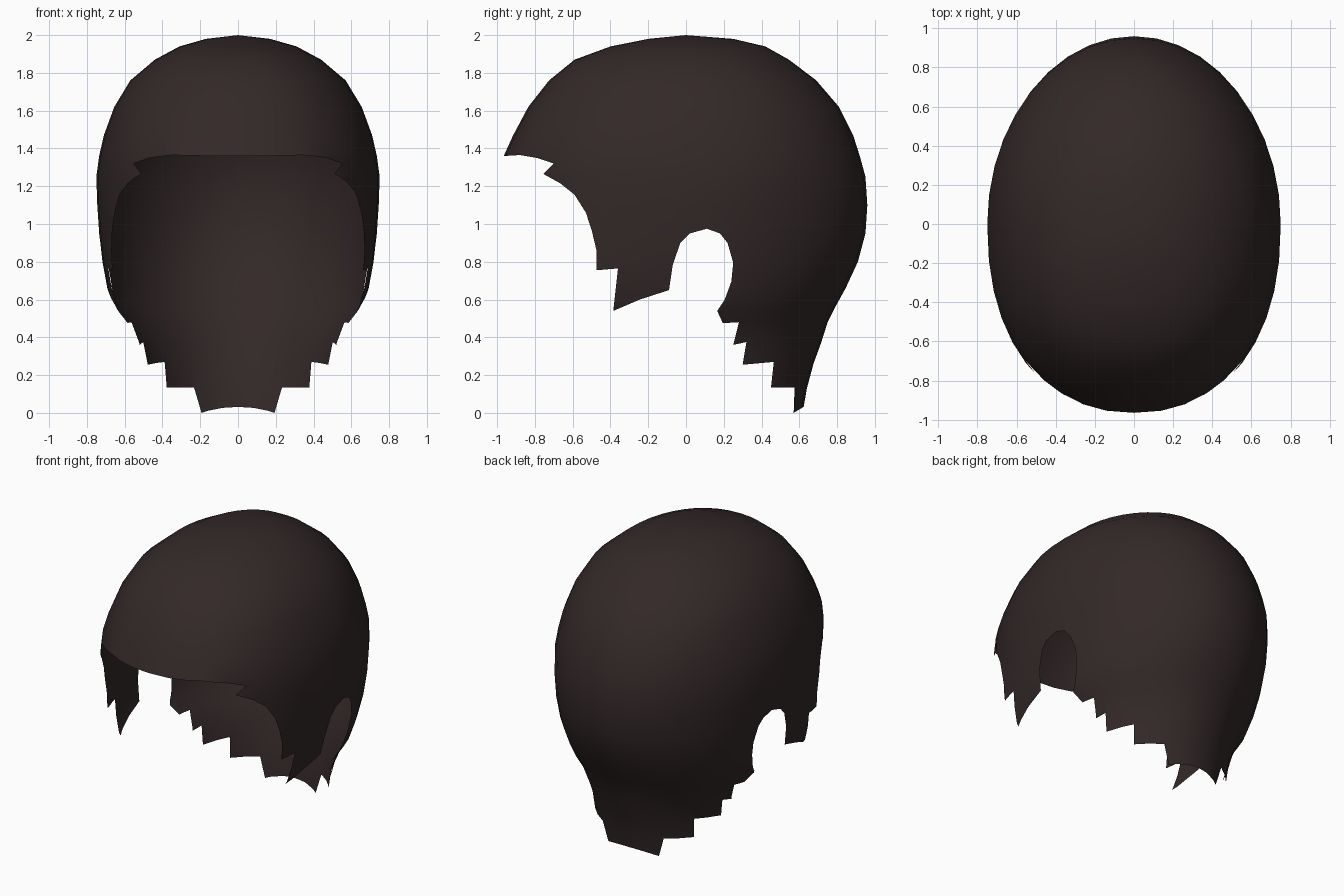
import bpy, bmesh, math

default_cube = bpy.data.objects.get("Cube")
if default_cube:
    bpy.data.objects.remove(default_cube, do_unlink=True)

SEGMENTS = 40
# Cross-sections of the head: height, half width, reach to front, reach to back
RINGS = [
    (-.1, .50, 1.2, .60), (.13, .53, 1.2, .64), (.26, .535, 1.2, .675),
    (.37, .56, 1.2, .715), (.48, .61, 1.2, .75), (.56, .665, 1.2, .79),
    (.66, .695, 1.15, .845), (.8, .72, 1.1, .91), (.95, .735, 1.02, .95),
    (1.1, .745, .98, .96), (1.25, .75, .97, .95), (1.36, .735, .965, .92),
    (1.47, .71, .915, .885), (1.62, .655, .835, .81), (1.76, .57, .725, .69),
    (1.87, .44, .59, .545), (1.94, .31, .40, .42), (1.98, .17, .2, .25),
]
# Side outline (y, z) of the hairline, one list per stretch of the cut
FRINGE = [(-1.6, 1.36), (-.96, 1.36), (-.88, 1.365), (-.79, 1.35), (-.70, 1.32)]
TEMPLE = [(-.755, 1.265), (-.665, 1.215), (-.59, 1.155), (-.53, 1.06),
          (-.50, .97), (-.475, .865), (-.475, .755)]
SIDEBURN = [(-.36, .765), (-.385, .54), (-.245, .60), (-.09, .65)]
EAR_ARCH = [(-.07, .785), (-.03, .90), (.02, .95), (.11, .975), (.18, .95),
            (.22, .9), (.25, .795), (.24, .695), (.205, .6), (.165, .54)]
NAPE_STEPS = [(.195, .475), (.28, .48), (.25, .36), (.32, .375), (.30, .255),
              (.465, .27), (.45, .135), (.575, .135), (.57, 0), (.62, .03)]
BELOW = [(.9, .03), (.9, -.3), (-1.6, -.3)]


def make_material(name, color):
    material = bpy.data.materials.new(name)
    material.use_nodes = True
    material.diffuse_color = color
    shader = next(n for n in material.node_tree.nodes if n.type == "BSDF_PRINCIPLED")
    shader.inputs["Base Color"].default_value = color
    return material


def make_object(name, bm):
    bmesh.ops.recalc_face_normals(bm, faces=bm.faces)
    mesh = bpy.data.meshes.new(name)
    bm.to_mesh(mesh)
    bm.free()
    obj = bpy.data.objects.new(name, mesh)
    bpy.context.collection.objects.link(obj)
    return obj


def signed_power(value, exponent):
    return math.copysign(abs(value) ** exponent, value)


def ring_point(angle, z, width, front, back):
    """Rounded oval, a little squarer towards the front."""
    s, c = math.sin(angle), math.cos(angle)
    exponent = 2 / 2.25 if s < 0 else 1
    depth = front if s < 0 else back
    return (width * signed_power(c, exponent), depth * signed_power(s, exponent), z)


def make_head_form():
    bm = bmesh.new()
    rings = []
    for ring in RINGS:
        rings.append([bm.verts.new(ring_point(math.tau * i / SEGMENTS, *ring))
                      for i in range(SEGMENTS)])
    crown = bm.verts.new((0, 0, 2))
    bm.faces.new(rings[0])
    for i in range(SEGMENTS):
        j = (i + 1) % SEGMENTS
        for low, high in zip(rings, rings[1:]):
            bm.faces.new((low[i], low[j], high[j], high[i]))
        bm.faces.new((rings[-1][i], rings[-1][j], crown))
    return make_object("hair", bm)


def make_hairline_cutter():
    bm = bmesh.new()
    outline = FRINGE + TEMPLE + SIDEBURN + EAR_ARCH + NAPE_STEPS + BELOW
    face = bm.faces.new([bm.verts.new((-1, y, z)) for y, z in outline])
    extruded = bmesh.ops.extrude_face_region(bm, geom=[face], use_keep_orig=True)
    moved = [g for g in extruded["geom"] if isinstance(g, bmesh.types.BMVert)]
    bmesh.ops.translate(bm, verts=moved, vec=(2, 0, 0))
    cutter = make_object("hairline_cutter", bm)
    cutter.hide_render = True
    return cutter


# Hair: solid head form trimmed along the hairline
hair = make_head_form()
cutter = make_hairline_cutter()
trim = hair.modifiers.new("hairline", "BOOLEAN")
trim.operation = "DIFFERENCE"
trim.solver = "EXACT"
trim.object = cutter
bpy.context.view_layer.objects.active = hair
hair.select_set(True)
bpy.ops.object.modifier_apply(modifier=trim.name)
bpy.data.objects.remove(cutter, do_unlink=True)

# Drop the walls left by the cut, leaving an open shell
bm = bmesh.new()
bm.from_mesh(hair.data)
bm.normal_update()
walls = [f for f in bm.faces if abs(f.normal.x) < 1e-4]
bmesh.ops.delete(bm, geom=walls, context="FACES")
for face in bm.faces:
    face.smooth = True
bm.to_mesh(hair.data)
bm.free()

hair.data.materials.clear()
hair.data.materials.append(make_material("dark_brown_hair", (.033, .021, .021, 1)))
